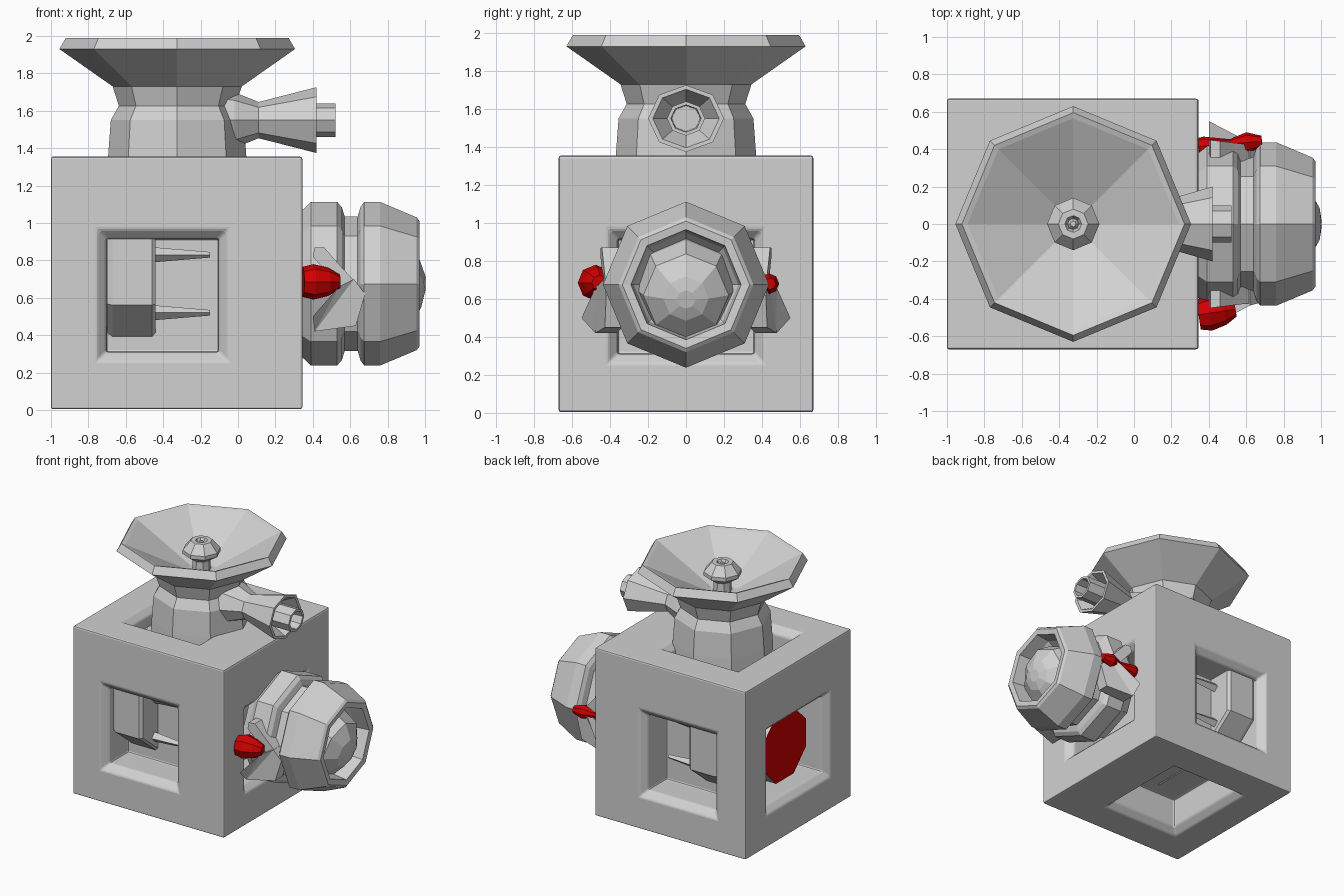
import bpy, bmesh, math
from mathutils import Vector

if "Cube" in bpy.data.objects:
    bpy.data.objects.remove(bpy.data.objects["Cube"])


def material(name, rgb):
    m = bpy.data.materials.new(name)
    m.diffuse_color = (*rgb, 1)
    m.use_nodes = True
    m.node_tree.nodes["Principled BSDF"].inputs["Base Color"].default_value = m.diffuse_color
    return m


GREY = material("light_grey", (0.64, 0.64, 0.64))
RED = material("red", (0.64, 0.0, 0.0))


def finish(name, bm, mat):
    bmesh.ops.remove_doubles(bm, verts=bm.verts, dist=0.0005)
    bmesh.ops.recalc_face_normals(bm, faces=bm.faces)
    me = bpy.data.meshes.new(name)
    bm.to_mesh(me)
    bm.free()
    me.materials.append(mat)
    ob = bpy.data.objects.new(name, me)
    bpy.context.collection.objects.link(ob)
    return ob


def lathe(name, profile, origin, axis=(0, 0, 1), mat=GREY, n=8, phase=0.0, squash=1.0):
    """Spin (distance, radius) points round an axis into a flat-sided solid."""
    bm = bmesh.new()
    q = Vector(axis).to_track_quat('Z', 'Y')
    rings = []
    for d, r in profile:
        ring = []
        for i in range(n):
            a = phase + math.tau * i / n
            p = q @ Vector((r * math.cos(a), r * math.sin(a), d))
            p.z *= squash
            ring.append(bm.verts.new(p + Vector(origin)))
        rings.append(ring)
    for a, b in zip(rings, rings[1:]):
        for i in range(n):
            j = (i + 1) % n
            bm.faces.new((a[i], a[j], b[j], b[i]))
    bm.faces.new(rings[0])
    bm.faces.new(rings[-1])
    return finish(name, bm, mat)


# Cube body with a sloped, recessed window on all six sides
LO, HI = (-1, -0.67, 0.005), (0.345, 0.67, 1.355)
WLO, WHI = (-0.754, -0.41, 0.26), (-0.053, 0.41, 0.965)
bm = bmesh.new()
for ax in range(3):
    u, v = [i for i in range(3) if i != ax]
    for side in (0, 1):
        def ring(lo, hi, inset, depth):
            out = []
            for a, b in ((0, 0), (1, 0), (1, 1), (0, 1)):
                p = [0, 0, 0]
                p[ax] = HI[ax] - depth if side else LO[ax] + depth
                p[u] = hi[u] - inset if a else lo[u] + inset
                p[v] = hi[v] - inset if b else lo[v] + inset
                out.append(bm.verts.new(p))
            return out
        rings = [ring(LO, HI, 0, 0), ring(WLO, WHI, 0, 0),
                 ring(WLO, WHI, 0.05, 0.05), ring(WLO, WHI, 0.05, 0.28)]
        for a, b in zip(rings, rings[1:]):
            for i in range(4):
                j = (i + 1) % 4
                bm.faces.new((a[i], a[j], b[j], b[i]))
        bm.faces.new(rings[-1])
body = finish("cube_body", bm, GREY)
bev = body.modifiers.new("soft_edges", 'BEVEL')
bev.width, bev.segments = 0.012, 2

# Drum inside the body with tapered fins, and the rear hub with its red end plate
X = (1, 0, 0)
lathe("inner_drum", [(-0.70, 0.63), (-0.67, 0.65), (-0.46, 0.65), (-0.44, 0.63)],
      (0, 0, 0.76), X, phase=math.pi / 8, squash=0.8)
lathe("rear_hub", [(-0.875, 0.29), (-0.70, 0.29)], (0, 0, 0.64), X, phase=math.pi / 8)
lathe("rear_red_plate", [(-0.88, 0.29), (-0.872, 0.29)], (0, 0, 0.64), X, RED,
      phase=math.pi / 8)
for s in (-1, 1):
    for z in (0.83, 0.52):
        lathe("inner_fin", [(-0.45, 0.04), (-0.15, 0.015)], (0, s * 0.43, z), X, n=4)

# Eye housing: two ribbed rings and an open rim
Z = 0.675
lathe("eye_housing", [(0.28, 0.36), (0.34, 0.39), (0.39, 0.437), (0.53, 0.437), (0.555, 0.41),
                      (0.57, 0.36), (0.64, 0.36), (0.655, 0.41), (0.675, 0.437), (0.76, 0.437),
                      (0.955, 0.355), (0.97, 0.335), (0.965, 0.29), (0.85, 0.275), (0.80, 0.24)],
      (0, 0, Z), X)
# Eyeball dome, looking slightly down
lathe("eyeball", [(-0.05, 0.265), (0.06, 0.265), (0.19, 0.225), (0.26, 0.12), (0.28, 0.05)],
      (0.72, 0, Z - 0.01), (1, 0, -0.25))

# Forked clamps on both flanks of the eye housing: a broad flared arm and a slim one
ARMS = {"lower_clamp_arm": (0.13, [(0.40, 0.50), (0.41, 0.42), (0.63, 0.45), (0.68, 0.62),
                                   (0.62, 0.70), (0.54, 0.66)]),
        "upper_clamp_arm": (0.03, [(0.40, 0.82), (0.41, 0.87), (0.46, 0.87), (0.53, 0.79),
                                   (0.64, 0.67), (0.54, 0.66)])}
for s in (-1, 1):
    for name, (spread, pts) in ARMS.items():
        bm = bmesh.new()
        outer, inner = [], []
        for x, z in pts:
            flare = spread * max(0, min(1, (0.65 - x) / 0.25)) * min(1, (z - 0.36) / 0.13)
            outer.append(bm.verts.new((x, s * (0.42 + flare), z)))
            inner.append(bm.verts.new((x, s * (0.33 + flare * 0.6), z)))
        k = len(pts)
        for i in range(k):
            j = (i + 1) % k
            bm.faces.new((outer[i], outer[j], inner[j], inner[i]))
        caps = [bm.faces.new(outer), bm.faces.new(inner)]
        bmesh.ops.triangulate(bm, faces=caps)
        finish(name, bm, GREY)

# Red prongs held by the clamps
lathe("left_red_prong", [(0, 0.08), (0.06, 0.095), (0.14, 0.075), (0.20, 0.04)],
      (0.345, -0.485, 0.685), (1, 0.15, 0), RED)
lathe("right_red_prong", [(0, 0.045), (0.03, 0.05), (0.17, 0.025), (0.26, 0.055), (0.34, 0.03)],
      (0.345, 0.415, 0.68), (1, 0.08, 0), RED)

# Dish on its pedestal, with a small knob in the bowl
C = (-0.325, 0, 0)
lathe("pedestal", [(1.15, 0.38), (1.35, 0.37), (1.55, 0.355), (1.63, 0.31)], C)
lathe("dish", [(1.62, 0.31), (1.73, 0.345), (1.93, 0.63), (1.99, 0.595),
               (1.98, 0.565), (1.74, 0.10)], C)
lathe("dish_knob", [(1.72, 0.07), (1.82, 0.065), (1.87, 0.14), (1.90, 0.14), (1.97, 0.08),
                    (1.97, 0.045), (1.94, 0.03), (1.96, 0.015)], C)

# Horn-shaped nozzle and its hollow tube
lathe("nozzle_horn", [(-0.12, 0.19), (-0.02, 0.17), (0.11, 0.11), (0.42, 0.20),
                      (0.42, 0.175), (0.30, 0.10)], (0, 0, 1.55), X, squash=0.88)
lathe("nozzle_tube", [(0.28, 0.10), (0.52, 0.10), (0.52, 0.08), (0.36, 0.075)],
      (0, 0, 1.55), X, squash=0.9)
